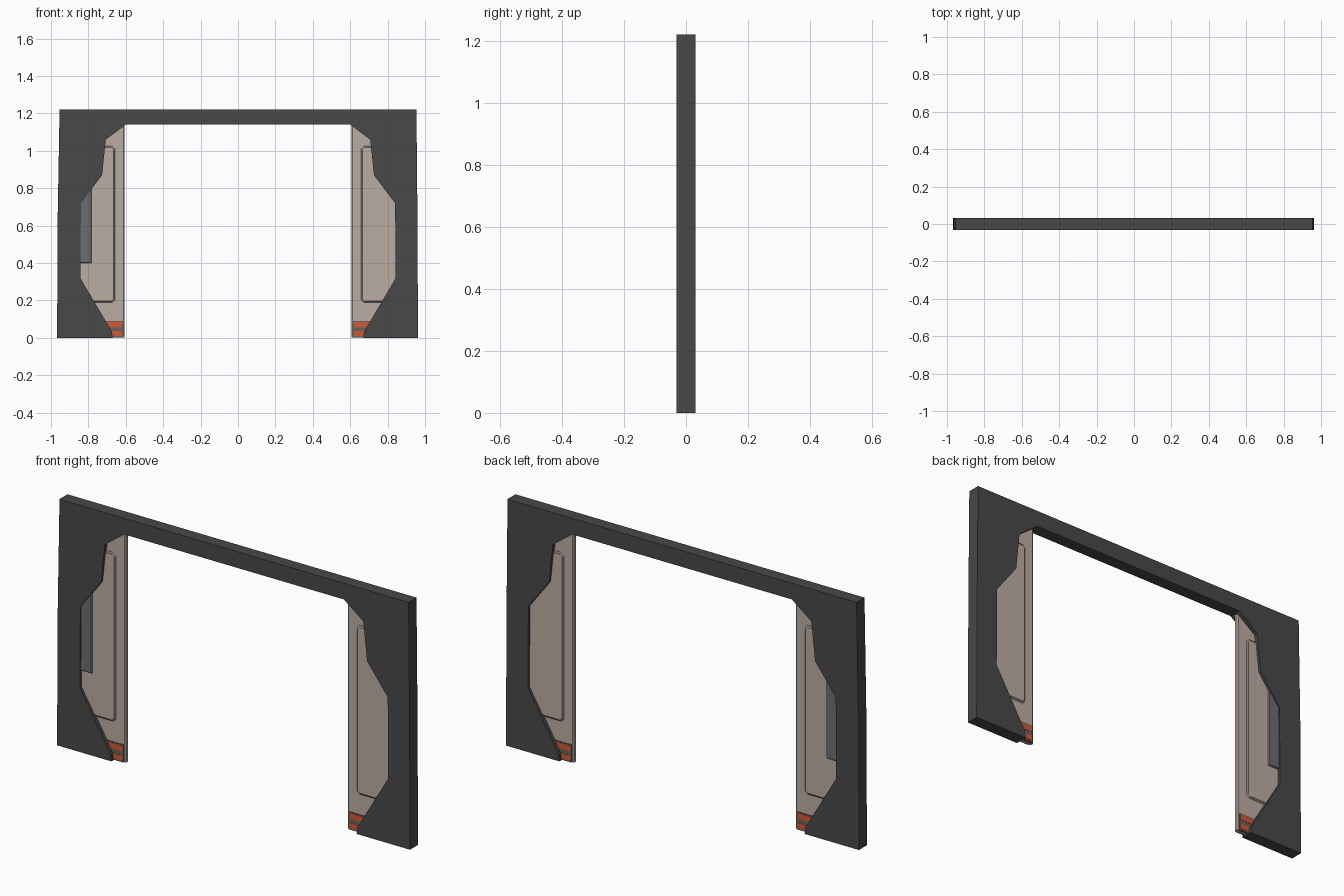
import bpy, bmesh

if "Cube" in bpy.data.objects:
    bpy.data.objects.remove(bpy.data.objects["Cube"])


def material(name, rgb):
    m = bpy.data.materials.new(name)
    m.diffuse_color = (*rgb, 1)
    m.use_nodes = True
    m.node_tree.nodes["Principled BSDF"].inputs["Base Color"].default_value = m.diffuse_color
    return m


CHARCOAL = material("charcoal", (0.065, 0.065, 0.065))
BEIGE = material("warm beige", (0.50, 0.42, 0.365))
TRIM = material("trim grey", (0.20, 0.19, 0.19))
WINDOW = material("window grey", (0.155, 0.15, 0.165))
BASE = material("warning base grey", (0.14, 0.12, 0.115))
ORANGE = material("warning orange", (0.62, 0.10, 0.035))


def loft(name, loops, mats):
    """Skin a stack of equal-length loops, cap both ends; walls use the last material."""
    bm = bmesh.new()
    rings = [[bm.verts.new(p) for p in loop] for loop in loops]
    n = len(rings[0])
    for a, b in zip(rings, rings[1:]):
        for i in range(n):
            j = (i + 1) % n
            bm.faces.new((a[i], a[j], b[j], b[i])).material_index = len(mats) - 1
    bm.faces.new(rings[0])
    bm.faces.new(rings[-1])
    bmesh.ops.recalc_face_normals(bm, faces=bm.faces)
    me = bpy.data.meshes.new(name)
    bm.to_mesh(me)
    bm.free()
    for m in mats:
        me.materials.append(m)
    ob = bpy.data.objects.new(name, me)
    bpy.context.collection.objects.link(ob)
    return ob


def slab(name, s, x0, x1, z0, z1, half, mats, inset=0.0, shoulder=None, cut=0.002):
    """Double-sided slab on side s, with bevelled faces and clipped corners."""
    shoulder = half if shoulder is None else shoulder

    def ring(y, i):
        a, b, c, d = x0 + i, x1 - i, z0 + i, z1 - i
        pts = [(a + cut, c), (b - cut, c), (b, c + cut), (b, d - cut),
               (b - cut, d), (a + cut, d), (a, d - cut), (a, c + cut)]
        return [(s * x, y, z) for x, z in pts]
    if inset:
        loops = [ring(-half, inset), ring(-shoulder, 0), ring(shoulder, 0), ring(half, inset)]
    else:
        loops = [ring(-half, 0), ring(half, 0)]
    return loft(name, loops, mats)


# Door frame: angular opening inside a slightly tapered outline
inner = [(0.67, 0), (0.675, 0.035), (0.843, 0.32), (0.84, 0.72),
         (0.727, 0.87), (0.707, 1.06), (0.60, 1.14)]
profile = [(0.962, 0), (0.960, 0.6), (0.954, 1.22),
           (-0.954, 1.22), (-0.965, 0.6), (-0.967, 0)]
profile += [(-x, z) for x, z in inner] + inner[::-1]
loft("door_frame", [[(x, y, z) for x, z in profile] for y in (-0.031, 0.031)], [CHARCOAL])

# Two open sliding doors, tucked into the frame
for s, side in ((-1, "left"), (1, "right")):
    slab(side + "_door", s, 0.606, 0.94, 0.001, 1.145, 0.012, [BEIGE],
         inset=0.007, shoulder=0.007)
    # Raised panel with grey bevelled border
    slab(side + "_door_panel", s, 0.658, 0.93, 0.19, 1.025, 0.018, [BEIGE, TRIM],
         inset=0.008, shoulder=0.012, cut=0.012)
    # Warning plate at the foot with orange stripes
    slab(side + "_warning_plate", s, 0.616, 0.93, 0.002, 0.09, 0.0145, [BASE])
    for k, (z0, z1) in enumerate(((0.010, 0.036), (0.056, 0.084))):
        slab(f"{side}_warning_stripe_{k + 1}", s, 0.620, 0.92, z0, z1, 0.0158, [ORANGE])

# Window block on the left door only, both faces
slab("left_door_window", -1, 0.782, 0.92, 0.40, 0.86, 0.025, [WINDOW],
     inset=0.004, shoulder=0.020)
